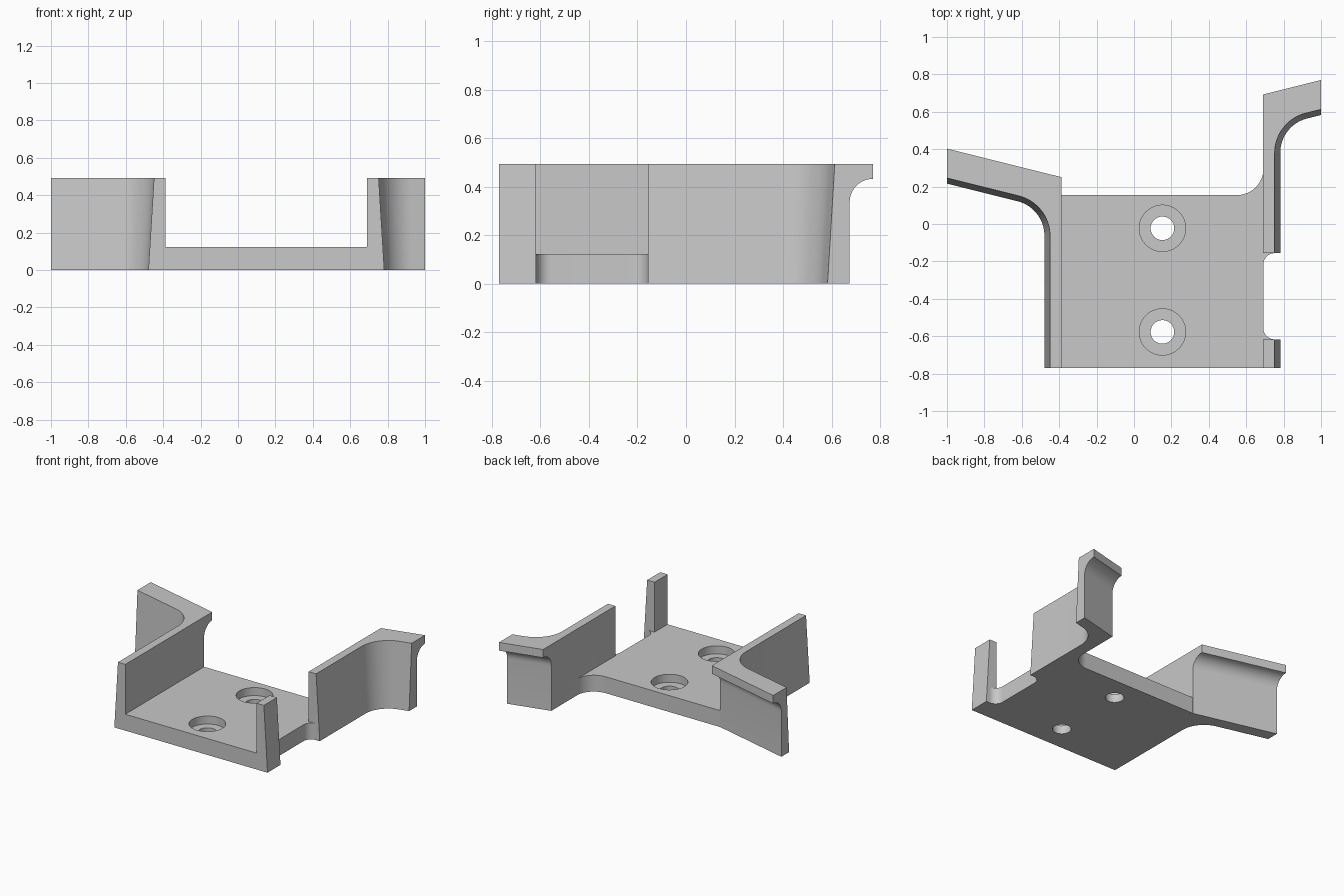
import bpy, bmesh, math

cube = bpy.data.objects.get("Cube")
if cube:
    bpy.data.objects.remove(cube, do_unlink=True)

HEIGHT, PLATE_H = 0.493, 0.122
FRONT = -0.77
DRAFT = 0.03                      # outer faces lean in by this much at the top
LIP, LIP_Z = 0.096, 0.432         # overhang of the back lip and its underside
TILT = math.radians(14)           # sweep angle of the wings

grey = bpy.data.materials.new("plain grey")
grey.use_nodes = True
colour = (0.58, 0.58, 0.58, 1)
grey.diffuse_color = colour
grey.node_tree.nodes["Principled BSDF"].inputs["Base Color"].default_value = colour


def arc(cx, cy, r, start, end, steps=12):
    angles = [math.radians(start + (end - start) * i / steps) for i in range(steps + 1)]
    return [(cx + r * math.cos(a), cy + r * math.sin(a)) for a in angles]


def loft(name, layers):
    """Closed solid through a stack of (z, outline) layers."""
    bm = bmesh.new()
    rings = [[bm.verts.new((x, y, z)) for x, y in outline] for z, outline in layers]
    bm.faces.new(rings[0])
    bm.faces.new(rings[-1])
    for low, high in zip(rings, rings[1:]):
        for i in range(len(low)):
            j = (i + 1) % len(low)
            bm.faces.new((low[i], low[j], high[j], high[i]))
    bmesh.ops.recalc_face_normals(bm, faces=bm.faces)
    mesh = bpy.data.meshes.new(name)
    bm.to_mesh(mesh)
    bm.free()
    mesh.materials.append(grey)
    obj = bpy.data.objects.new(name, mesh)
    bpy.context.collection.objects.link(obj)
    return obj


def combine(target, tool, operation):
    mod = target.modifiers.new(operation.lower(), 'BOOLEAN')
    mod.operation, mod.solver, mod.object = operation, 'EXACT', tool
    bpy.context.view_layer.objects.active = target
    bpy.ops.object.modifier_apply(modifier=mod.name)
    bpy.data.objects.remove(tool, do_unlink=True)


def wall_outline(side, inner, start, back, z):
    """Wall and swept wing at height z, with a rounded bend and drafted front."""
    lean = DRAFT * (1 - z / HEIGHT)
    outer, r = inner + 0.061 + lean, 0.22 - lean
    line = lambda u, y_end: y_end - math.tan(TILT) * (1 - u)
    front_end = back - 0.157 - lean
    cx = outer + r
    cy = line(cx, front_end) - r / math.cos(TILT)
    drop = LIP
    bottom = LIP_Z - LIP
    if z >= LIP_Z:
        drop = 0
    elif z > bottom:
        drop = math.sqrt(max(0, LIP ** 2 - (z - bottom) ** 2))
    pts = [(inner, start), (outer, start)]
    pts += arc(cx, cy, r, 180, 90 + math.degrees(TILT), 16)
    pts += [(1, front_end), (1, back - drop), (inner, line(inner, back) - drop)]
    return [(side * u, y) for u, y in pts]


def wall(name, side, inner, start, back):
    cove = [LIP_Z - LIP * (1 - math.sin(math.pi / 2 * i / 10)) for i in range(11)]
    levels = [0] + cove + [HEIGHT]
    return loft(name, [(z, wall_outline(side, inner, start, back, z)) for z in levels])


# Base plate with notch and rounded inner corners
plate = [(-0.42, FRONT), (0.72, FRONT), (0.72, -0.7)]
plate += arc(0.752, -0.677 + 0.12, 0.06, 270, 180)
plate += arc(0.752, -0.216, 0.06, 180, 90)
plate += [(0.72, -0.05), (0.72, 0.295)]
plate += arc(0.552, 0.295, 0.14, 0, -90)
plate += [(-0.387, 0.155), (-0.42, 0.1)]
bracket = loft("mounting_bracket", [(0, plate), (PLATE_H, plate)])

# Side walls with swept wings, and the short front post
combine(bracket, wall("right_wall", -1, 0.388, FRONT, 0.403), 'UNION')
combine(bracket, wall("left_wall", 1, 0.691, -0.156, 0.77), 'UNION')
post = [(z, [(0.691, FRONT), (x, FRONT), (x, -0.617), (0.691, -0.617)])
        for z, x in ((0, 0.752 + DRAFT), (HEIGHT, 0.752))]
combine(bracket, loft("front_post", post), 'UNION')

# Counterbored screw holes
for y in (-0.023, -0.577):
    for radius, floor in ((0.124, 0.0625), (0.063, -0.1)):
        ring = arc(0.152, y, radius, 0, 360, 48)[:-1]
        cutter = loft("hole_cutter", [(floor, ring), (0.3, ring)])
        cutter.hide_render = True
        combine(bracket, cutter, 'DIFFERENCE')

bpy.ops.object.select_all(action='DESELECT')
bracket.select_set(True)
bpy.context.view_layer.objects.active = bracket
bpy.ops.object.shade_smooth_by_angle(angle=math.radians(25))
